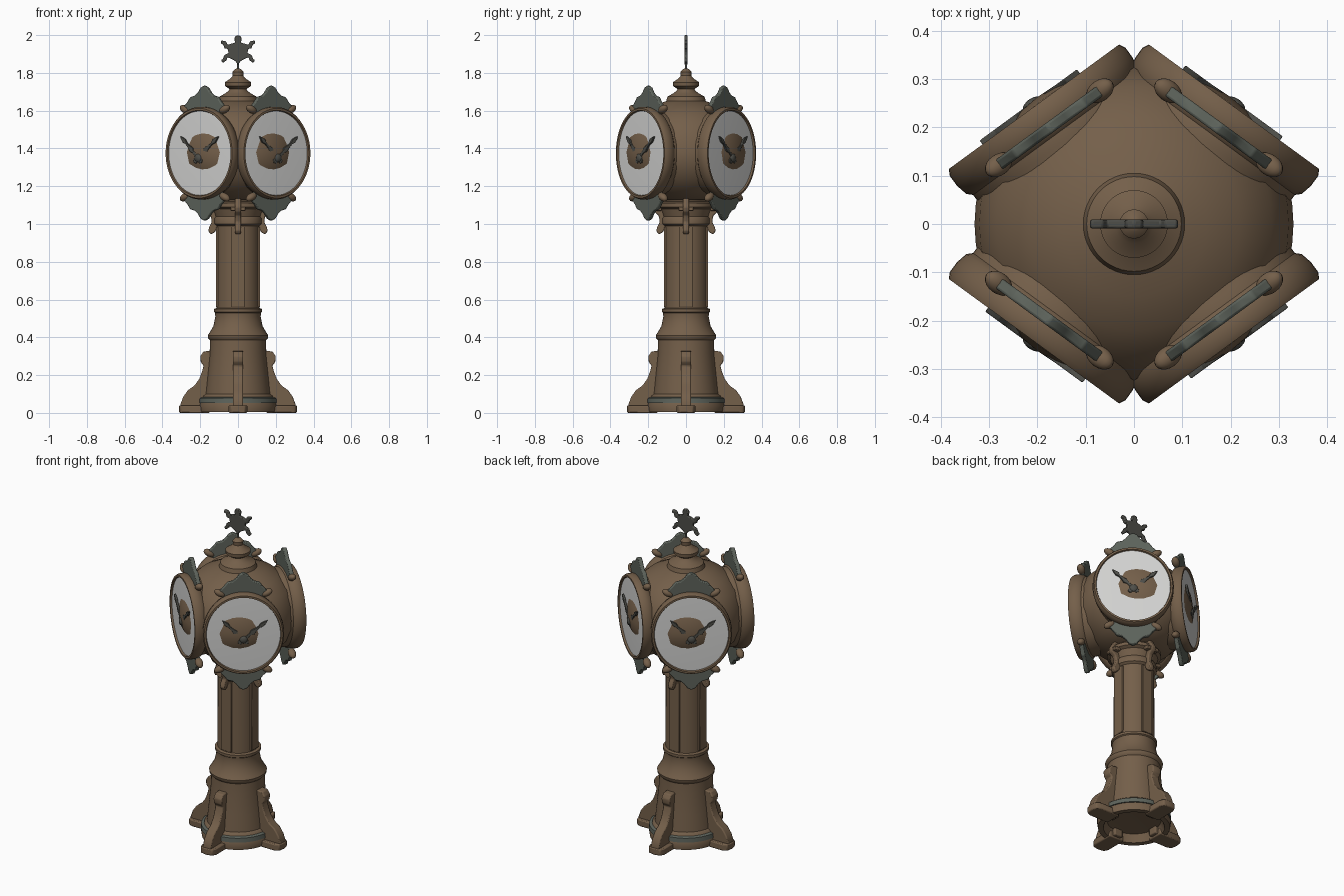
import bpy, bmesh, math
from mathutils import Matrix, Vector

cube = bpy.data.objects.get("Cube")
if cube:
    bpy.data.objects.remove(cube, do_unlink=True)


def material(name, rgb):
    m = bpy.data.materials.new(name)
    m.use_nodes = True
    m.diffuse_color = (*rgb, 1)
    m.node_tree.nodes["Principled BSDF"].inputs["Base Color"].default_value = (*rgb, 1)
    return m


BRONZE = material("aged bronze", (0.175, 0.115, 0.068))
PATINA = material("grey green patina", (0.11, 0.125, 0.105))
DIAL = material("white dial", (0.65, 0.65, 0.64))
IRON = material("dark iron", (0.075, 0.075, 0.065))
UP = Vector((0, 0, 1))


def finish(bm, name, mat, matrix, angle=40):
    bmesh.ops.recalc_face_normals(bm, faces=bm.faces)
    me = bpy.data.meshes.new(name)
    bm.to_mesh(me)
    bm.free()
    me.transform(matrix)
    me.materials.append(mat)
    ob = bpy.data.objects.new(name, me)
    bpy.context.collection.objects.link(ob)
    bpy.ops.object.select_all(action="DESELECT")
    ob.select_set(True)
    bpy.context.view_layer.objects.active = ob
    bpy.ops.object.shade_smooth_by_angle(angle=math.radians(angle))
    return ob


def lathe(name, profile, mat, matrix=Matrix(), steps=48):
    """Spin (radius, height) points about the local z axis."""
    bm = bmesh.new()
    vs = [bm.verts.new((r, 0, z)) for r, z in profile]
    es = [bm.edges.new(p) for p in zip(vs, vs[1:])]
    bmesh.ops.spin(bm, geom=vs + es, cent=(0, 0, 0), axis=(0, 0, 1),
                   angle=math.tau, steps=steps)
    bmesh.ops.remove_doubles(bm, verts=bm.verts, dist=1e-5)
    return finish(bm, name, mat, matrix)


def plate(name, outline, thick, mat, matrix=Matrix(), bevel=0.006):
    """Flat outline in local xy, thickened evenly along local z."""
    bm = bmesh.new()
    f = bm.faces.new([bm.verts.new((x, y, -thick / 2)) for x, y in outline])
    ext = bmesh.ops.extrude_face_region(bm, geom=[f])["geom"]
    bmesh.ops.translate(bm, vec=(0, 0, thick),
                        verts=[v for v in ext if isinstance(v, bmesh.types.BMVert)])
    ob = finish(bm, name, mat, matrix)
    if bevel:
        b = ob.modifiers.new("Soft edges", "BEVEL")
        b.width, b.segments = bevel, 2
    return ob


def ball(name, size, mat, matrix):
    bm = bmesh.new()
    bmesh.ops.create_uvsphere(bm, u_segments=16, v_segments=10, radius=1)
    return finish(bm, name, mat, matrix @ Matrix.Diagonal((*size, 1)))


def mirrored(half):
    return half + [(-x, y) for x, y in reversed(half) if x > 0]


def frame(x, z, origin):
    """Local x, up and z directions placed at origin."""
    m = Matrix((x, UP, z)).transposed().to_4x4()
    return Matrix.Translation(origin) @ m


# Post: hollow foot, pedestal, bell, shaft and capital
lathe("post", [
    (0, 0.06), (0.15, 0.05), (0.17, 0.005), (0.2, 0.005), (0.205, 0.04), (0.195, 0.06),
    (0.185, 0.09), (0.172, 0.1), (0.162, 0.2), (0.15, 0.32), (0.148, 0.385), (0.158, 0.395),
    (0.16, 0.41), (0.15, 0.425), (0.13, 0.46), (0.12, 0.51), (0.122, 0.53), (0.128, 0.535),
    (0.128, 0.55), (0.113, 0.555), (0.112, 0.99), (0.125, 1.0), (0.125, 1.03), (0.118, 1.04),
    (0.132, 1.08), (0.15, 1.09), (0.15, 1.11), (0.12, 1.12), (0.14, 1.16), (0, 1.18)], BRONZE)
lathe("foot_band", [(0.18, 0.05), (0.206, 0.052), (0.204, 0.078), (0.18, 0.085)], PATINA)

# Rounded clock body with cap and finial
lathe("clock_body", [
    (0, 1.12), (0.14, 1.13), (0.22, 1.17), (0.29, 1.24), (0.325, 1.32), (0.33, 1.38),
    (0.32, 1.46), (0.285, 1.54), (0.22, 1.6), (0.15, 1.635), (0.105, 1.65), (0.098, 1.675),
    (0.07, 1.69), (0.05, 1.705), (0.045, 1.715), (0.068, 1.73), (0.07, 1.75), (0.04, 1.77),
    (0.028, 1.785), (0.03, 1.805), (0.016, 1.82), (0, 1.825)], BRONZE)
lathe("vane_rod", [(0, 1.81), (0.006, 1.81), (0.006, 1.88), (0, 1.88)], IRON, steps=10)

# Animal shaped vane with four flippers
plate("turtle_vane", mirrored([
    (0, 2.0), (0.016, 1.993), (0.02, 1.975), (0.014, 1.96), (0.035, 1.955), (0.055, 1.948),
    (0.064, 1.967), (0.088, 1.972), (0.092, 1.957), (0.078, 1.95), (0.072, 1.93),
    (0.054, 1.927), (0.05, 1.905), (0.072, 1.895), (0.08, 1.875), (0.09, 1.866),
    (0.08, 1.853), (0.062, 1.866), (0.055, 1.882), (0.036, 1.875), (0.014, 1.862),
    (0, 1.842)]), 0.018, IRON, frame(Vector((1, 0, 0)), Vector((0, -1, 0)), (0, 0, 0)), 0.004)

# Buttress feet, toe plates, shaft strips and neck brackets on four sides
FOOT = [(0.13, 0.01), (0.3, 0.01), (0.305, 0.045), (0.29, 0.085), (0.265, 0.12), (0.23, 0.145),
        (0.205, 0.18), (0.19, 0.22), (0.182, 0.25), (0.198, 0.27), (0.2, 0.3), (0.182, 0.325),
        (0.13, 0.33)]
TOE = [(0.15, -0.05), (0.28, -0.05), (0.305, -0.038), (0.312, 0),
       (0.305, 0.038), (0.28, 0.05), (0.15, 0.05)]
BRACKET = [(0.1, 0.99), (0.125, 0.955), (0.145, 0.945), (0.158, 0.965), (0.15, 0.99),
           (0.138, 1.01), (0.145, 1.045), (0.168, 1.065), (0.174, 1.09), (0.16, 1.115),
           (0.14, 1.145), (0.1, 1.15)]
STRIP = [(0.1, 0.56), (0.117, 0.56), (0.117, 0.985), (0.1, 0.985)]
for i, side in enumerate(("left", "back", "right", "front")):
    turn = Matrix.Rotation(i * math.pi / 2, 4, "Z")
    d = turn @ Vector((1, 0, 0))
    radial = frame(d, d.cross(UP), (0, 0, 0))
    plate(side + "_buttress", FOOT, 0.055, BRONZE, radial)
    plate(side + "_toe_plate", TOE, 0.04, BRONZE, turn @ Matrix.Translation((0, 0, 0.02)))
    plate(side + "_neck_bracket", BRACKET, 0.03, BRONZE, radial)
    plate(side + "_bracket_bar", [(0.13, 1.07), (0.165, 1.07), (0.165, 1.09), (0.13, 1.09)],
          0.08, BRONZE, radial, 0.004)
    plate(side + "_shaft_strip", STRIP, 0.07, BRONZE, radial, 0.003)

# Four clock drums, wider apart at the sides than at front and back
DRUM = [(0, 0), (0.88, 0), (0.9, 0.19), (0.93, 0.225), (0.93, 0.245), (0.975, 0.255),
        (1, 0.28), (1, 0.305), (0.97, 0.318), (0.925, 0.318), (0.91, 0.308), (0, 0.306)]
CREST = mirrored([(0, 0.358), (0.022, 0.347), (0.04, 0.322), (0.06, 0.305), (0.09, 0.297),
                  (0.108, 0.272), (0.14, 0.24), (0.13, 0.215), (0.1, 0.2), (0, 0.2)])
HAND = mirrored([(0, 1), (0.04, 0.9), (0.07, 0.78), (0.03, 0.66), (0.05, 0.5),
                 (0.085, 0.38), (0.04, 0.28), (0.06, 0), (0.08, -0.17), (0, -0.22)])
for sx, sy, side in ((1, -1, "front_left"), (-1, -1, "front_right"),
                     (1, 1, "back_left"), (-1, 1, "back_right")):
    n = Vector((0.59 * sx, 0.807 * sy, 0)).normalized()
    t = UP.cross(n)
    f = frame(t, n, t * (-0.024 * sx * sy) + UP * 1.375)
    oval = f @ Matrix.Diagonal((0.225, 0.245, 1, 1))
    lathe(side + "_drum", DRUM, BRONZE, oval, 64)
    lathe(side + "_dial", [(0, 0.312), (0.6, 0.311), (0.935, 0.308)], DIAL, oval, 64)

    # Crests above and below, held by round lugs
    for v, place in ((1, "upper"), (-1, "lower")):
        flip = f @ Matrix.Translation((0, 0, 0.264)) @ Matrix.Diagonal((1, v, 1, 1))
        plate(side + f"_{place}_crest", CREST, 0.024, PATINA, flip, 0.005)
        for u, hand in ((1, "first"), (-1, "second")):
            lug = flip @ Matrix.Translation((u * 0.13, 0.232, 0)) @ Matrix.Rotation(
                u * 0.5, 4, "Z")
            ball(f"{side}_{place}_{hand}_lug", (0.034, 0.02, 0.022), BRONZE, lug)

    # Hands and hub
    hub = f @ Matrix.Translation((0, -0.025, 0.322))
    for tilt, length, kind in ((-0.86, 0.175, "minute"), (0.8, 0.165, "hour")):
        plate(f"{side}_{kind}_hand", [(x * length, y * length) for x, y in HAND], 0.012,
              IRON, hub @ Matrix.Rotation(tilt, 4, "Z"), 0.002)
    ball(side + "_hub", (0.024, 0.024, 0.014), IRON, hub)
